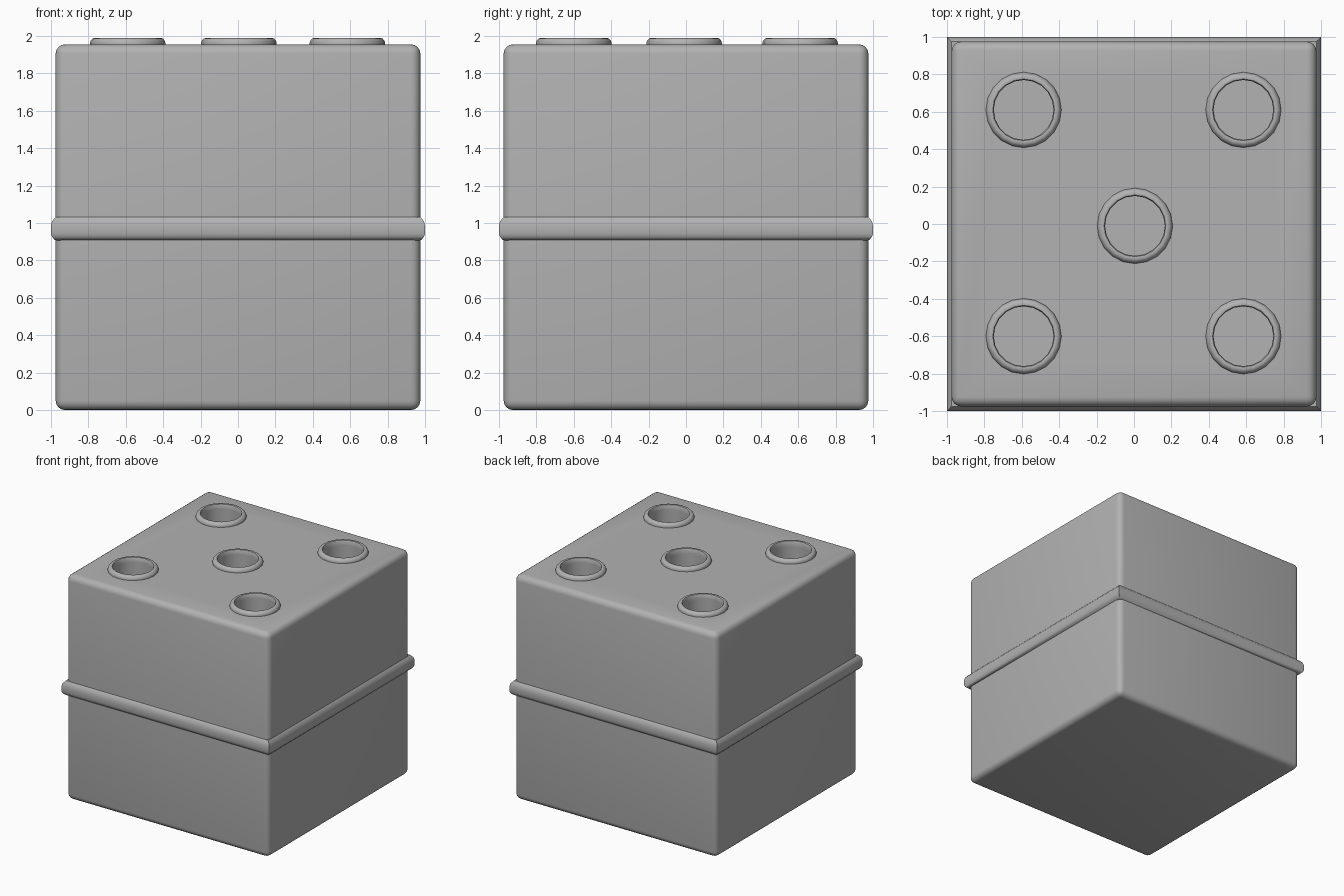
import bpy, bmesh, math

if "Cube" in bpy.data.objects:
    bpy.data.objects.remove(bpy.data.objects["Cube"])

TOP = 1.955
SIDES = 20
HOLES = [(0.005, -0.01)] + [(x, y) for x in (-0.59, 0.585) for y in (-0.6, 0.61)]

# Mid-grey finish shared by every part
grey = bpy.data.materials.new("mid_grey")
grey.diffuse_color = (0.445, 0.445, 0.445, 1)
grey.use_nodes = True
grey.node_tree.nodes["Principled BSDF"].inputs["Base Color"].default_value = grey.diffuse_color


def make_object(name, bm):
    bmesh.ops.recalc_face_normals(bm, faces=bm.faces)
    mesh = bpy.data.meshes.new(name)
    bm.to_mesh(mesh)
    bm.free()
    mesh.materials.append(grey)
    obj = bpy.data.objects.new(name, mesh)
    bpy.context.collection.objects.link(obj)
    return obj


def smooth(obj, angle=35):
    bpy.ops.object.select_all(action='DESELECT')
    obj.select_set(True)
    bpy.context.view_layer.objects.active = obj
    bpy.ops.object.shade_smooth_by_angle(angle=math.radians(angle))


def sweep(name, profile, sides, turn=0.0, scale=1.0, centre=(0, 0)):
    """Revolve a closed (radius, height) profile around a vertical axis."""
    bm = bmesh.new()
    rings = []
    for i in range(sides):
        a = turn + 2 * math.pi * i / sides
        rings.append([bm.verts.new((centre[0] + r * scale * math.cos(a),
                                    centre[1] + r * scale * math.sin(a), z))
                      for r, z in profile])
    n = len(profile)
    for i in range(sides):
        a, b = rings[i], rings[(i + 1) % sides]
        for j in range(n):
            k = (j + 1) % n
            bm.faces.new((a[j], b[j], b[k], a[k]))
    return make_object(name, bm)


# Rounded box body
bm = bmesh.new()
bmesh.ops.create_cube(bm, size=1)
for v in bm.verts:
    v.co = (v.co.x * 1.95, v.co.y * 1.95, (v.co.z + 0.5) * TOP)
bmesh.ops.bevel(bm, geom=bm.edges[:], offset=0.05, segments=4,
                profile=0.5, affect='EDGES')
body = make_object("body", bm)

# Round sockets cut into the top
bm = bmesh.new()
for x, y in HOLES:
    part = bmesh.ops.create_cone(bm, cap_ends=True, segments=SIDES,
                                 radius1=0.16, radius2=0.16, depth=0.6)
    bmesh.ops.translate(bm, verts=part["verts"], vec=(x, y, 2.0))
cutter = make_object("socket_cutter", bm)
cutter.hide_render = True
cut = body.modifiers.new("sockets", 'BOOLEAN')
cut.object = cutter
cut.operation = 'DIFFERENCE'
cut.solver = 'EXACT'
bpy.context.view_layer.objects.active = body
bpy.ops.object.modifier_apply(modifier=cut.name)
bpy.data.objects.remove(cutter)
smooth(body)

# Square mitred band around the middle
band = sweep("middle_band",
             [(0.96, 0.905), (0.98, 0.91), (0.994, 0.925), (1.0, 0.942),
              (1.0, 0.985), (0.994, 1.01), (0.975, 1.032), (0.96, 1.032)],
             4, math.pi / 4, math.sqrt(2))
smooth(band)

# Raised rounded rim around each socket
for i, (x, y) in enumerate(HOLES):
    rim = sweep(f"socket_rim_{i + 1}",
                [(0.16, 1.94), (0.16, 1.978), (0.165, 1.988), (0.175, 1.99),
                 (0.188, 1.986), (0.198, 1.975), (0.202, 1.962),
                 (0.2, 1.94)],
                SIDES, centre=(x, y))
    smooth(rim, 50)
